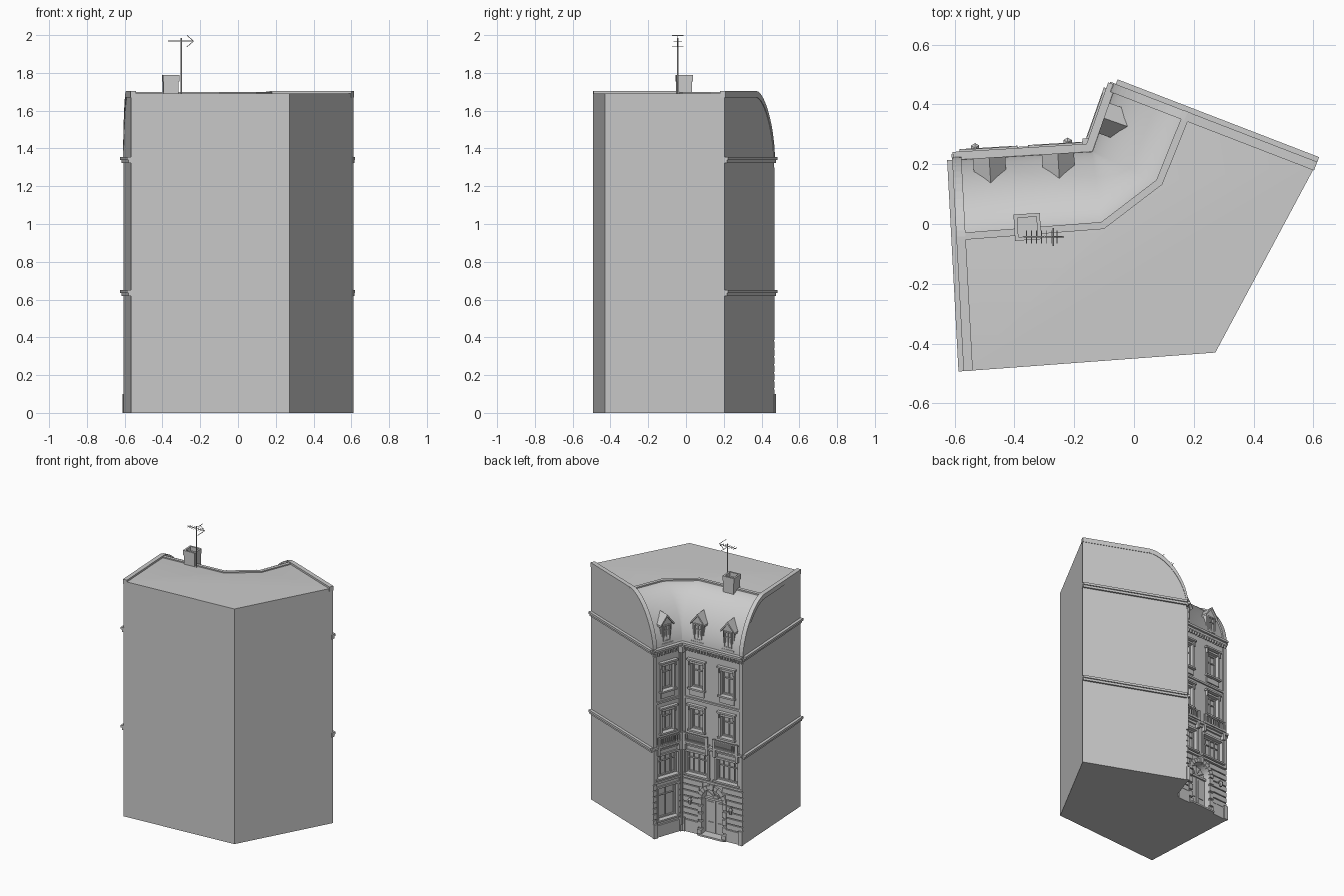
import bpy, bmesh, math
from mathutils import Matrix, Vector

if "Cube" in bpy.data.objects:
    bpy.data.objects.remove(bpy.data.objects["Cube"])

parts = {}
def bm_of(name):
    return parts.setdefault(name, bmesh.new())

# wall frames: u runs along the wall, v points outward, z up
def frame(a, b, out):
    a, b = Vector((*a, 0)), Vector((*b, 0))
    u = (b - a).normalized()
    n = Vector((-u.y, u.x, 0)) * out
    m = Matrix((u, n, Vector((0, 0, 1)))).transposed().to_4x4()
    return Matrix.Translation(a) @ m, (b - a).length

W0, C, W1 = (-.605, .215), (-.14, .243), (-.062, .465)
R, K, L = (.612, .205), (.272, -.43), (-.567, -.492)
A, LA = frame(C, W0, -1)
B, LB = frame(C, W1, 1)
D, LD = frame(W0, L, -1)
E, LE = frame(W1, R, 1)

def prism(name, F, pts, v0, v1):
    bm = bm_of(name)
    a = [bm.verts.new(F @ Vector((u, v0, z))) for u, z in pts]
    b = [bm.verts.new(F @ Vector((u, v1, z))) for u, z in pts]
    bm.faces.new(a)
    bm.faces.new(b[::-1])
    for i in range(len(a)):
        j = (i + 1) % len(a)
        bm.faces.new((a[i], b[i], b[j], a[j]))

def box(name, F, u0, u1, v0, v1, z0, z1):
    prism(name, F, [(u0, z0), (u1, z0), (u1, z1), (u0, z1)], v0, v1)

def tube(name, p, q, r, r2=None, n=8):
    p, q = Vector(p), Vector(q)
    m = Matrix.Translation((p + q) / 2) @ (q - p).to_track_quat('Z', 'Y').to_matrix().to_4x4()
    bmesh.ops.create_cone(bm_of(name), cap_ends=True, segments=n, radius1=r,
                          radius2=r if r2 is None else r2, depth=(q - p).length, matrix=m)

# mansard profile: swept on four lines, fanning out over the inner corner
EAVE, TOP, N = 1.345, 1.69, 14
ridge = [(-.585, -.042), (-.105, -.005), (.085, .14), (.178, .372)]
eave = [W0, C, C, W1]
def prof(k):
    a = k / N * math.pi / 2
    e = 2 / 1.7
    return 1 - math.cos(a) ** e, EAVE + (TOP - EAVE) * math.sin(a) ** e
def roof_pt(i, k):
    t, z = prof(k)
    return Vector((*Vector(eave[i]).lerp(Vector(ridge[i]), t), z))

def rings(name, rows, cap_bottom):
    bm = bm_of(name)
    vs = [[bm.verts.new(p) for p in r] for r in rows]
    n = len(rows[0])
    for a, b in zip(vs, vs[1:]):
        for i in range(n):
            j = (i + 1) % n
            bm.faces.new((a[i], a[j], b[j], b[i]))
    bm.faces.new(vs[-1])
    if cap_bottom:
        bm.faces.new(vs[0][::-1])
    bmesh.ops.remove_doubles(bm, verts=bm.verts, dist=1e-5)

foot = [W0, C, W1, R, K, L]
rings("walls", [[Vector((*p, z)) for p in foot] for z in (0, EAVE)], True)
rings("mansard_roof", [[roof_pt(i, k) for i in range(4)] +
      [Vector((*p, prof(k)[1])) for p in (R, K, L)] for k in range(N + 1)], False)

# raised copings following the roof profile over both party walls
def coping(F, i, back):
    inv = F.inverted()
    path = [inv @ roof_pt(i, k) for k in range(N + 1)] + [inv @ Vector((*back, TOP))]
    low = [(p.x, p.z - .02) for p in path]
    high = [(p.x - .008 * (1 - k / N if k < N else 0), p.z + .013) for k, p in enumerate(path)]
    for k in range(len(path) - 1):
        prism("party_wall_coping", F, [low[k], low[k + 1], high[k + 1], high[k]], -.028, .003)
coping(D, 0, L)
coping(E, 3, R)
for a, b in zip(ridge, ridge[1:]):
    F, l = frame(a, b, 1)
    box("ridge_trim", F, -.004, l + .004, -.012, .012, TOP - .015, TOP + .008)

# string courses on every visible wall
for F, l in ((A, LA), (B, LB), (D, LD), (E, LE)):
    side = F in (D, E)
    for z in (.63, 1.335):
        box("cornice", F, 0, l, -.01, .012, z - .012, z + .004)
        box("cornice", F, 0, l, -.01, .02 if side else .026, z + .004, z + .02)
for F, l in ((A, LA), (B, LB)):
    box("cornice", F, 0, l, -.01, .014, .385, .4)
    box("cornice", F, 0, l, -.01, .01, .955, .968)
    box("plinth", F, 0, l, -.01, .012, .0, .085) if F is B else None
    for i in range(int(l / .022)):
        u = .011 + i * .022
        box("dentils", F, u, u + .01, 0, .015, 1.3, 1.323)
    for u in (0, l - .026):
        box("pilasters", F, u, u + .026, 0, .012, .4, .62)
        box("pilasters", F, u, u + .026, 0, .01, .65, 1.3)
        box("pilasters", F, u - .002, u + .03, 0, .02, 0, .1)

def sash(F, u, z0, z1, w, cols, bars, v):
    h = w / 2
    for a, b, c, d in ((-h, -h + .009, z0, z1), (h - .009, h, z0, z1), (-h, h, z0, z0 + .009), (-h, h, z1 - .009, z1)):
        box("window_frames", F, u + a, u + b, v, v + .012, c, d)
    for i in range(1, cols):
        x = u - h + w * i / cols
        box("window_frames", F, x - .003, x + .003, v, v + .009, z0, z1)
    for t in bars:
        z = z0 + (z1 - z0) * t
        box("window_frames", F, u - h, u + h, v, v + .009, z - .003, z + .003)

def window(F, u, z0, z1, w, cols, bars, hood):
    h, s = w / 2, .014
    box("openings", F, u - h, u + h, -.03, .05, z0, z1)
    sash(F, u, z0, z1, w, cols, bars, -.029)
    for x in (u - h - s, u + h):
        box("window_surrounds", F, x, x + s, 0, .01, z0, z1)
    box("window_surrounds", F, u - h - s, u + h + s, 0, .01, z1, z1 + s)
    box("window_surrounds", F, u - h - s - .005, u + h + s + .005, 0, .02, z0 - .012, z0)
    if hood:
        box("window_hoods", F, u - h - s - .008, u + h + s + .008, 0, .024, z1 + s + .008, z1 + s + .02)
        for x in (u - h - s, u + h + s - .01):
            box("window_hoods", F, x, x + .01, 0, .018, z1 - .012, z1 + s + .008)

def balcony(F, u, w):
    h = w / 2
    box("balconies", F, u - h, u + h, 0, .034, .645, .66)
    box("balconies", F, u - h, u + h, .022, .032, .708, .717)
    n = int(w / .016)
    for i in range(n + 1):
        x = u - h + .005 + (w - .01) * i / n
        p = F @ Vector((x, .027, .66))
        tube("balusters", p, p + Vector((0, 0, .05)), .0035, n=6)
    for s in (-1, 1):
        x = u + s * (h - .012)
        box("balconies", F, x - .008, x + .008, .02, .034, .66, .72)
        prism("balcony_brackets", F, [(x - .009, .59), (x + .009, .59), (x + .009, .645), (x - .009, .645)], 0, .028)

def dormer(F, u):
    w, z0, z1, z2 = .042, 1.375, 1.505, 1.56
    prism("dormers", F, [(u - w, z0), (u + w, z0), (u + w, z1), (u, z2), (u - w, z1)], -.12, -.012)
    e = .012
    for s in (-1, 1):
        prism("dormer_roofs", F, [(u, z2 - .002), (u + s * (w + e), z1 - .014),
              (u + s * (w + e), z1), (u, z2 + .014)], -.13, .0)
    box("dormers", F, u - w - .006, u + w + .006, -.03, .0, z0 - .012, z0)
    sash(F, u, z0 + .008, z1 - .005, .062, 2, (.65,), -.014)

# upper floors repeat per window axis
DU = .235
for F, u in ((A, .115), (A, .345), (B, LB / 2)):
    window(F, u, .42, .575, .165, 4, (.68,), False)
    window(F, u, .74, .89, .095, 2, (.68,), True)
    window(F, u, 1.04, 1.215, .095, 2, (.68,), True)
    box("sill_aprons", F, u - .055, u + .055, 0, .008, .985, 1.022)
    balcony(F, u, .195)
    dormer(F, u)
window(B, LB / 2, .12, .345, .15, 2, (.72,), False)

# arched entrance with wedge stones
SP, RI, RO = .265, .078, .108
def arc(r, a0, a1, n):
    return [(DU + r * math.cos(a0 + (a1 - a0) * i / n), SP + r * math.sin(a0 + (a1 - a0) * i / n)) for i in range(n + 1)]
prism("openings", A, [(DU - RI, .012), (DU + RI, .012)] + arc(RI, 0, math.pi, 20), -.045, .06)
for i in range(11):
    a = math.pi * i / 11
    key = i == 5
    prism("arch_stones", A, arc(RI, a + .01, a + .275, 3) + arc(RO + .012 * key, a + .275, a + .01, 3), 0, .022 if key else .015)
for s in (-1, 1):
    for i in range(5):
        z = .055 * i
        u0, u1 = sorted((DU + s * RI, DU + s * RO))
        box("arch_stones", A, u0, u1, 0, .02 if i == 0 else .014, z, z + .04)
    # door leaves with panels, and a lamp beside them
    u0, u1 = sorted((DU + s * .002, DU + s * (RI - .004)))
    box("door", A, u0, u1, -.045, -.035, .012, .25)
    for z0, z1 in ((.03, .09), (.1, .235)):
        box("door", A, u0 + .014, u1 - .014, -.035, -.03, z0, z1)
    u = DU + s * .155
    p = A @ Vector((u, .035, .215))
    box("lamps", A, u - .003, u + .003, 0, .035, .255, .262)
    tube("lamps", p, p + Vector((0, 0, .032)), .008, .014, 6)
    tube("lamps", p + Vector((0, 0, .032)), p + Vector((0, 0, .047)), .016, .003, 6)
box("door", A, DU - RI, DU + RI, -.045, -.025, .25, .265)
prism("door", A, arc(.02, 0, math.pi, 10), -.045, -.033)
for i in range(1, 6):
    a = math.pi * i / 6
    tube("door", A @ Vector((DU, -.04, SP)), A @ Vector((DU + RI * math.cos(a), -.04, SP + RI * math.sin(a))), .003, n=6)
box("door_step", A, DU - .1, DU + .1, -.04, .03, 0, .012)
for u0, u1 in ((0, DU - RO), (DU + RO, LA)):
    box("plinth", A, u0, u1, -.01, .012, 0, .085)
for i in range(7):
    z = .09 + i * .042
    hw = RO if z < SP else math.sqrt(max(RO ** 2 - (z - SP) ** 2, 0))
    for u0, u1 in ((0, DU - hw), (DU + hw, LA)):
        box("rusticated_courses", A, u0, u1, 0, .008, z, z + .035)
    for u0, u1 in ((0, .026), (LB - .026, LB)):
        box("rusticated_courses", B, u0, u1, 0, .008, z, z + .035)

# downpipe in the inner corner
tube("downpipe", (-.153, .268, .05), (-.153, .268, 1.34), .008)
box("downpipe", A, .0, .03, .015, .045, 1.29, 1.335)

# chimney with a hollow cap
F, l = frame((-.394, -.052), (-.314, -.047), 1)
box("chimney", F, 0, l, 0, .08, 1.67, 1.76)
for u0, u1, v0, v1 in ((-.004, .008, -.004, .084), (l - .008, l + .004, -.004, .084), (0, l, -.004, .008), (0, l, .072, .084)):
    box("chimney", F, u0, u1, v0, v1, 1.755, 1.79)

# aerial
mx, my = -.3, -.043
tube("aerial", (mx, my, 1.68), (mx, my, 1.985), .004, n=6)
tube("aerial", (-.37, my, 1.968), (-.235, my, 1.968), .0025, n=6)
for i in range(7):
    x = -.36 + i * .017
    tube("aerial", (x, my - .022, 1.968), (x, my + .022, 1.968), .0015, n=5)
for s in (-1, 1):
    tube("aerial", (-.235, my, 1.968), (-.27, my, 1.968 + s * .03), .002, n=5)
    tube("aerial", (-.27, my - .03, 1.968 + s * .03), (-.27, my + .03, 1.968 + s * .03), .002, n=5)

# turn the collected parts into objects
objs = {}
for name, bm in parts.items():
    bmesh.ops.recalc_face_normals(bm, faces=bm.faces)
    me = bpy.data.meshes.new(name)
    bm.to_mesh(me)
    bm.free()
    objs[name] = bpy.data.objects.new(name, me)
    bpy.context.collection.objects.link(objs[name])

# cut window and door recesses into the walls
walls, cut = objs["walls"], objs["openings"]
cut.hide_render = True
mod = walls.modifiers.new("recesses", 'BOOLEAN')
mod.object, mod.operation, mod.solver = cut, 'DIFFERENCE', 'EXACT'
done = bpy.data.meshes.new_from_object(walls.evaluated_get(bpy.context.evaluated_depsgraph_get()))
walls.modifiers.clear()
walls.data = done
bpy.data.objects.remove(cut)

for name in ("mansard_roof", "downpipe", "aerial", "balusters"):
    bpy.ops.object.select_all(action='DESELECT')
    objs[name].select_set(True)
    bpy.context.view_layer.objects.active = objs[name]
    bpy.ops.object.shade_smooth_by_angle(angle=math.radians(40))
